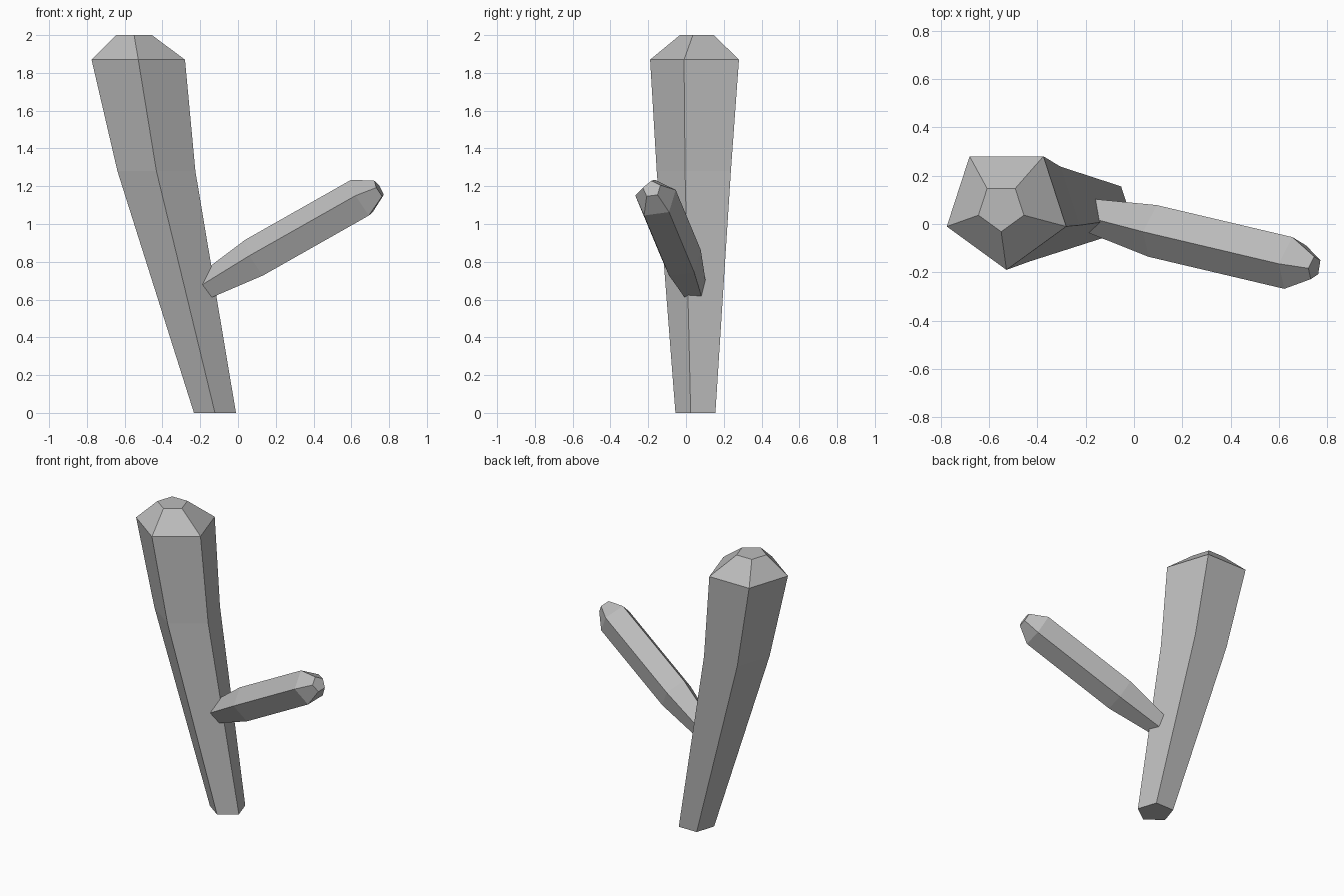
import bpy
import bmesh
from math import cos, sin, radians, tau
from mathutils import Vector

if "Cube" in bpy.data.objects:
    bpy.data.objects.remove(bpy.data.objects["Cube"])

grey = bpy.data.materials.new("plain grey")
grey.use_nodes = True
colour = (0.5, 0.5, 0.5, 1)
grey.diffuse_color = colour
grey.node_tree.nodes["Principled BSDF"].inputs["Base Color"].default_value = colour

SIDES = 5


def limb(name, rings, across, up, turn):
    """Closed five-sided limb through rings of (centre, radius)."""
    bm = bmesh.new()
    loops = []
    for centre, radius in rings:
        angles = [radians(turn) + tau * i / SIDES for i in range(SIDES)]
        loops.append([bm.verts.new(Vector(centre) + radius * (cos(a) * across + sin(a) * up))
                      for a in angles])
    for low, high in zip(loops, loops[1:]):
        for i in range(SIDES):
            j = (i + 1) % SIDES
            bm.faces.new((low[i], low[j], high[j], high[i]))
    bm.faces.new(loops[0][::-1])
    bm.faces.new(loops[-1])
    bmesh.ops.recalc_face_normals(bm, faces=bm.faces)
    mesh = bpy.data.meshes.new(name)
    bm.to_mesh(mesh)
    bm.free()
    mesh.materials.append(grey)
    obj = bpy.data.objects.new(name, mesh)
    bpy.context.collection.objects.link(obj)


# Leaning trunk, flaring upwards to a bevelled top
limb("trunk", [
    ((-0.122, 0.061, 0), 0.117),
    ((-0.432, 0.062, 1.28), 0.217),
    ((-0.528, 0.07, 1.87), 0.26),
    ((-0.55, 0.067, 2), 0.099),
], Vector((1, 0, 0)), Vector((0, 1, 0)), -90)

# Side branch, starting inside the trunk and ending in a bevelled tip
axis = Vector((1, -0.236, 0.566))
start = Vector((-0.3, 0.066, 0.593))
across = Vector((0, 0, 1)).cross(axis).normalized()
up = axis.cross(across).normalized()
limb("branch", [(start + axis * step, radius) for step, radius in
                ((0, 0.055), (0.395, 0.115), (0.957, 0.115), (1.047, 0.05))],
     across, up, 99)
